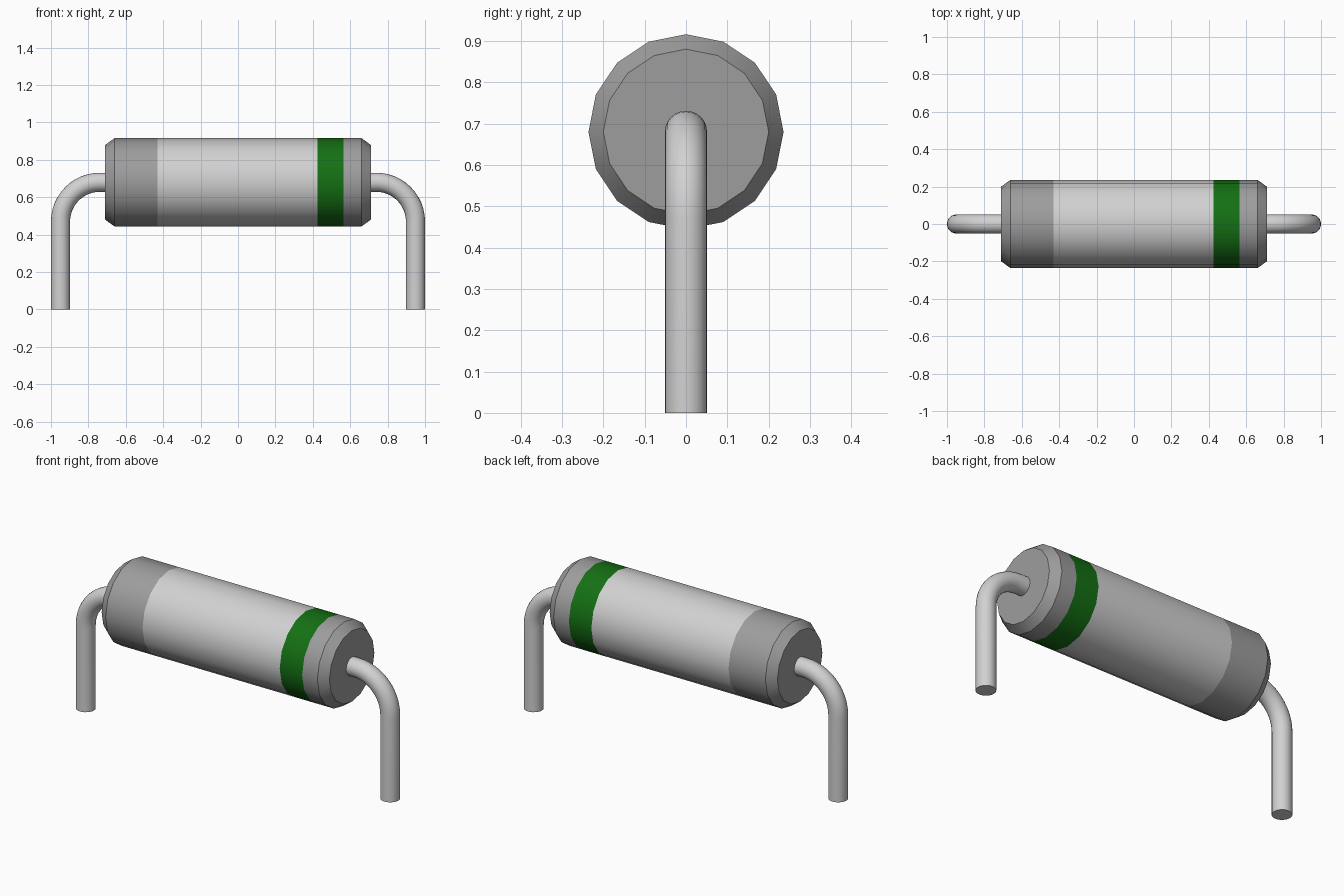
import bpy, bmesh, math
from mathutils import Vector

if "Cube" in bpy.data.objects:
    bpy.data.objects.remove(bpy.data.objects["Cube"], do_unlink=True)


def material(name, rgb):
    m = bpy.data.materials.new(name)
    m.use_nodes = True
    m.diffuse_color = (*rgb, 1)
    bsdf = m.node_tree.nodes["Principled BSDF"]
    bsdf.inputs["Base Color"].default_value = (*rgb, 1)
    bsdf.inputs["Roughness"].default_value = 0.6
    return m


LIGHT = material("light grey", (0.64, 0.64, 0.64))
GREY = material("mid grey", (0.34, 0.34, 0.34))
GREEN = material("green", (0.007, 0.16, 0.007))

AXIS_Z = 0.68


def sweep(name, stations, sides, mats, slots=None):
    """Skin rings along a path in the xz plane: (x, z, radius, slope angle)."""
    bm = bmesh.new()
    rings = []
    for x, z, r, a in stations:
        up = Vector((math.sin(a), 0, math.cos(a)))
        ring = []
        for i in range(sides):
            t = 2 * math.pi * i / sides
            p = Vector((x, 0, z)) + r * (math.cos(t) * up + math.sin(t) * Vector((0, 1, 0)))
            ring.append(bm.verts.new(p))
        rings.append(ring)
    for k, (a, b) in enumerate(zip(rings, rings[1:])):
        for i in range(sides):
            j = (i + 1) % sides
            f = bm.faces.new((a[i], a[j], b[j], b[i]))
            f.material_index = slots[k] if slots else 0
    bm.faces.new(rings[0]).material_index = slots[0] if slots else 0
    bm.faces.new(rings[-1]).material_index = slots[-1] if slots else 0
    bmesh.ops.recalc_face_normals(bm, faces=bm.faces)
    mesh = bpy.data.meshes.new(name)
    bm.to_mesh(mesh)
    bm.free()
    for m in mats:
        mesh.materials.append(m)
    ob = bpy.data.objects.new(name, mesh)
    bpy.context.collection.objects.link(ob)
    bpy.ops.object.select_all(action="DESELECT")
    ob.select_set(True)
    bpy.context.view_layer.objects.active = ob
    bpy.ops.object.shade_smooth_by_angle(angle=math.radians(30))
    return ob


# Banded body with chamfered ends
profile = [(-0.71, 0.2), (-0.66, 0.236), (-0.43, 0.236), (0.425, 0.236),
           (0.565, 0.236), (0.66, 0.236), (0.71, 0.2)]
sweep("body", [(x, AXIS_Z, r, 0) for x, r in profile], 16,
      [LIGHT, GREY, GREEN], [1, 1, 0, 2, 1, 1])

# Bent wire leads, one at each end
LEAD_R, BEND_R, LEAD_X, STEPS = 0.051, 0.21, 0.949, 12
for name, side in (("left_lead", 1), ("right_lead", -1)):
    path = [(side * 0.69, AXIS_Z, LEAD_R, 0)]
    for k in range(STEPS + 1):
        a = math.pi / 2 * k / STEPS
        path.append((side * (LEAD_X - BEND_R + BEND_R * math.sin(a)),
                     AXIS_Z - BEND_R + BEND_R * math.cos(a), LEAD_R, side * a))
    path.append((side * LEAD_X, 0, LEAD_R, side * math.pi / 2))
    sweep(name, path, 24, [LIGHT])
